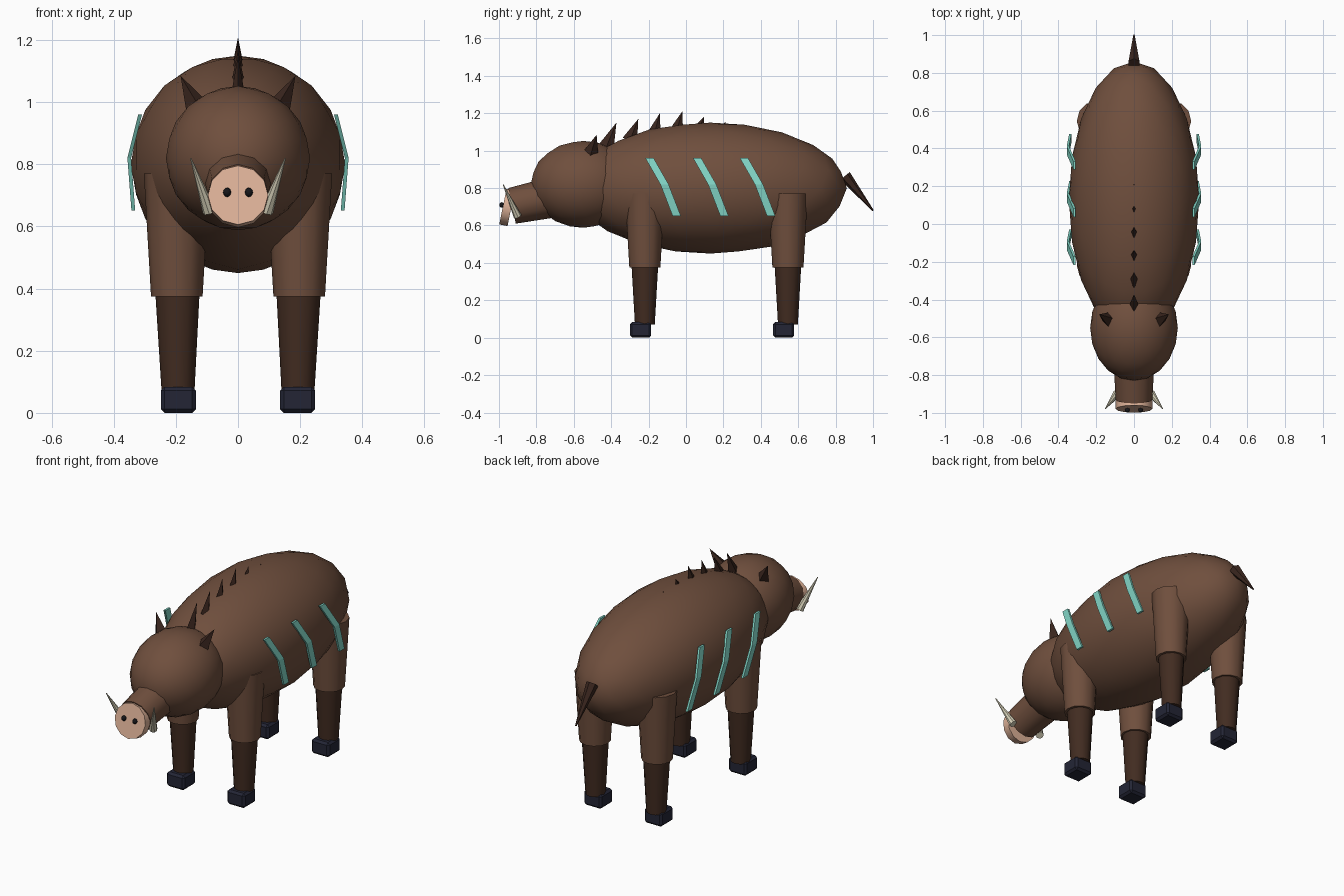
import bpy, bmesh, math
from mathutils import Vector, Matrix

if "Cube" in bpy.data.objects:
    bpy.data.objects.remove(bpy.data.objects["Cube"])


def material(name, rgb):
    m = bpy.data.materials.new(name)
    m.diffuse_color = (*rgb, 1)
    m.use_nodes = True
    m.node_tree.nodes["Principled BSDF"].inputs["Base Color"].default_value = m.diffuse_color
    return m


BROWN = material("brown hide", (0.16, 0.078, 0.047))
DARK = material("dark brown leg", (0.054, 0.025, 0.015))
BRISTLE = material("bristle brown", (0.042, 0.019, 0.013))
HOOF = material("hoof slate", (0.017, 0.0185, 0.036))
PINK = material("snout pink", (0.73, 0.445, 0.314))
IVORY = material("tusk ivory", (0.66, 0.62, 0.47))
TEAL = material("stripe teal", (0.22, 0.66, 0.56))
BLACK = material("nostril black", (0.008, 0.008, 0.01))


def finish(bm, name, mat, smooth=None):
    bmesh.ops.recalc_face_normals(bm, faces=bm.faces)
    me = bpy.data.meshes.new(name)
    bm.to_mesh(me)
    bm.free()
    ob = bpy.data.objects.new(name, me)
    bpy.context.collection.objects.link(ob)
    me.materials.append(mat)
    if smooth:
        bpy.ops.object.select_all(action='DESELECT')
        bpy.context.view_layer.objects.active = ob
        ob.select_set(True)
        bpy.ops.object.shade_smooth_by_angle(angle=math.radians(smooth))
    return ob


def ball(name, center, radii, mat, sub=3):
    # icosphere turned so its mirror plane is x = 0
    bm = bmesh.new()
    bmesh.ops.create_icosphere(bm, subdivisions=sub, radius=1)
    bm.transform(Matrix.Translation(center) @ Matrix.Diagonal((*radii, 1))
                 @ Matrix.Rotation(math.pi / 2, 4, 'Z'))
    return finish(bm, name, mat, 40)


def cone(name, a, b, ra, rb, mat, sides=12, smooth=40, squash=1.0):
    # tapered cylinder from a to b; squash narrows it along x
    a, b = Vector(a), Vector(b)
    d = b - a
    bm = bmesh.new()
    bmesh.ops.create_cone(bm, cap_ends=True, segments=sides, radius1=ra,
                          radius2=rb, depth=d.length)
    z = d.normalized()
    y = z.cross(Vector((1, 0, 0))).normalized()
    x = y.cross(z)
    rot = Matrix((x, y, z)).transposed().to_4x4()
    bm.transform(Matrix.Translation((a + b) / 2) @ rot @ Matrix.Diagonal((squash, 1, 1, 1)))
    return finish(bm, name, mat, smooth)


# body and head
ball("body", (0, 0.13, 0.80), (0.345, 0.73, 0.35), BROWN)
ball("head", (0, -0.55, 0.82), (0.232, 0.28, 0.232), BROWN)

# snout with tilted nose disc
cone("snout", (0, -0.66, 0.762), (0, -0.93, 0.705), 0.112, 0.097, BROWN)
cone("nose_disc", (0, -0.935, 0.692), (0, -0.979, 0.701), 0.097, 0.097, PINK)

# tail
cone("tail", (0, 0.85, 0.865), (0, 1.0, 0.68), 0.033, 0.004, BRISTLE, 6, None)

# back bristles: base y, base z, tip y, tip z, radius
BRISTLES = [(-0.43, 1.01, -0.372, 1.15, 0.045), (-0.30, 1.055, -0.255, 1.17, 0.041),
            (-0.17, 1.09, -0.14, 1.20, 0.036), (-0.045, 1.125, -0.02, 1.21, 0.03),
            (0.075, 1.13, 0.095, 1.18, 0.022), (0.20, 1.125, 0.21, 1.153, 0.014),
            (0.325, 1.115, 0.33, 1.137, 0.008)]
for by, bz, ty, tz, r in BRISTLES:
    cone("bristle", (0, by, bz), (0, ty, tz), r, 0, BRISTLE, 4, None, 0.55)


def stripe(name, s, y0):
    # thin bent flank band, sheared backward toward its lower end
    path = [(0.315, 0.0, 0.96), (0.35, 0.08, 0.82), (0.337, 0.145, 0.652)]
    bm = bmesh.new()
    rings = []
    for x, y, z in path:
        rings.append([bm.verts.new((s * (x + dx), y0 + y + dy, z))
                      for dx, dy in ((-0.006, -0.022), (0.006, -0.022),
                                     (0.006, 0.022), (-0.006, 0.022))])
    for p, q in zip(rings, rings[1:]):
        for i in range(4):
            j = (i + 1) % 4
            bm.faces.new((p[i], p[j], q[j], q[i]))
    bm.faces.new(rings[0])
    bm.faces.new(rings[-1])
    finish(bm, name, TEAL)


def hoof(name, x, y):
    bm = bmesh.new()
    bmesh.ops.create_cube(bm, size=1)
    bm.transform(Matrix.Translation((x, y, 0.042)) @ Matrix.Diagonal((0.113, 0.113, 0.084, 1)))
    bmesh.ops.bevel(bm, geom=bm.edges[:], offset=0.012, segments=1, affect='EDGES')
    finish(bm, name, HOOF)


for s, side in ((-1, "left"), (1, "right")):
    # ears, tusks, nostrils
    cone(side + "_ear", (s * 0.132, -0.508, 0.985), (s * 0.185, -0.478, 1.085),
         0.042, 0, BRISTLE, 4, None, 0.9)
    cone(side + "_tusk", (s * 0.092, -0.90, 0.648), (s * 0.152, -0.978, 0.82),
         0.022, 0.002, IVORY, 8)
    ball(side + "_nostril", (s * 0.035, -0.985, 0.71), (0.013, 0.013, 0.015), BLACK, 2)
    # flank stripes
    for y0 in (-0.195, 0.06, 0.31):
        stripe(side + "_stripe", s, y0)
    # legs
    for y, end in ((-0.22, "front"), (0.545, "rear")):
        n = f"{side}_{end}_"
        x = s * 0.197
        cone(n + "upper_leg", (x, y, 0.375), (x, y, 0.77), 0.083, 0.106, BROWN)
        cone(n + "lower_leg", (s * 0.193, y, 0.07), (s * 0.195, y, 0.40), 0.053, 0.072, DARK)
        hoof(n + "hoof", s * 0.192, y - 0.023)
